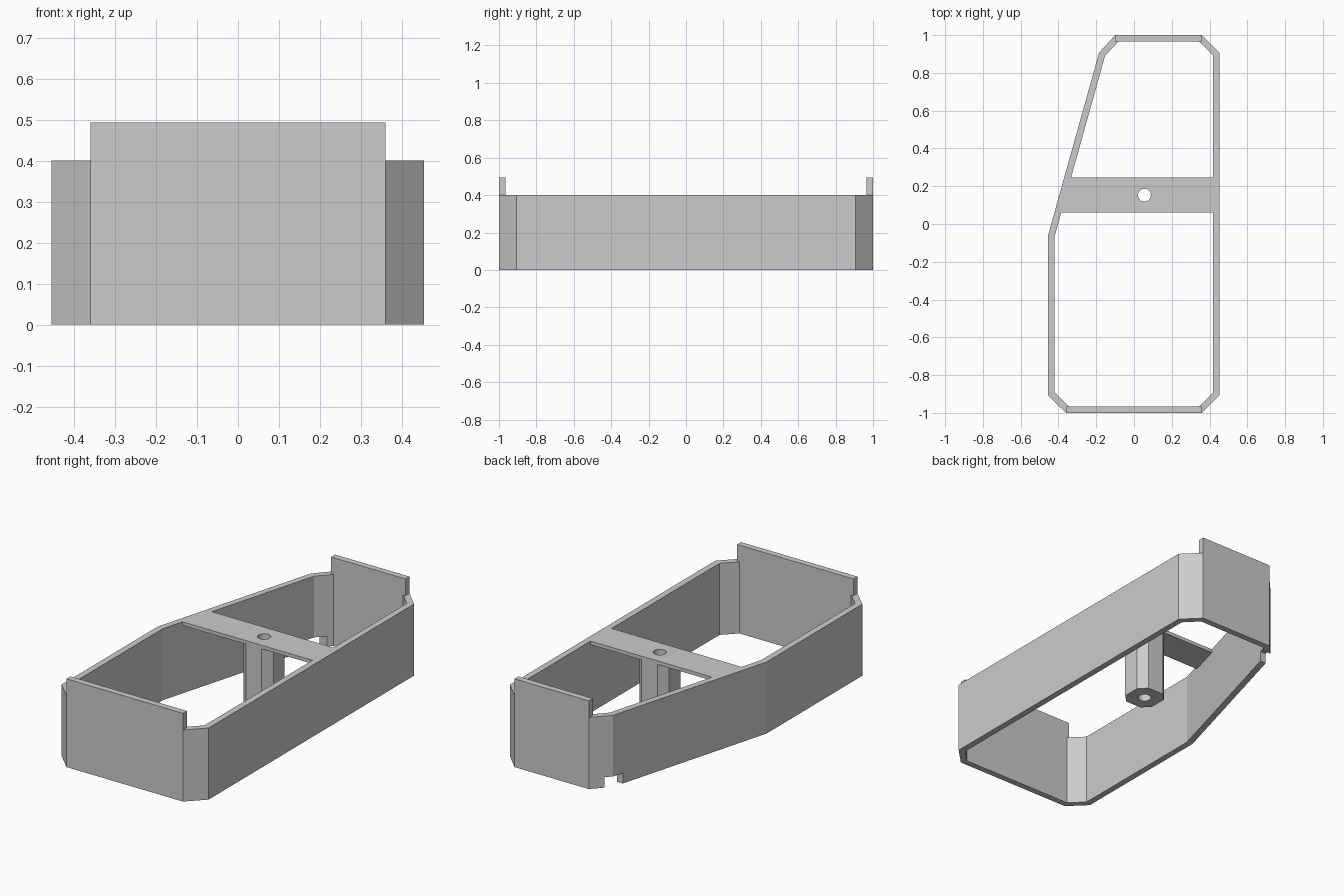
import bpy, bmesh, math
from mathutils import Vector

cube = bpy.data.objects.get("Cube")
if cube:
    bpy.data.objects.remove(cube, do_unlink=True)

WALL, HEIGHT, TAB_TOP = 0.035, 0.4, 0.493
BAR_FRONT, BAR_BACK, BAR_THICK = 0.06, 0.245, 0.02
POST = Vector((0.055, 0.1525))

grey = bpy.data.materials.new("plain grey")
grey.use_nodes = True
grey.diffuse_color = (0.6, 0.6, 0.6, 1)
grey.node_tree.nodes["Principled BSDF"].inputs["Base Color"].default_value = (0.6, 0.6, 0.6, 1)


def finish(name, bm):
    bmesh.ops.recalc_face_normals(bm, faces=bm.faces)
    mesh = bpy.data.meshes.new(name)
    bm.to_mesh(mesh)
    bm.free()
    mesh.materials.append(grey)
    obj = bpy.data.objects.new(name, mesh)
    bpy.context.collection.objects.link(obj)
    return obj


def prism(name, outline, z0, z1):
    """Extrude a closed plan outline between two heights."""
    bm = bmesh.new()
    face = bm.faces.new([bm.verts.new((p[0], p[1], z0)) for p in outline])
    top = bmesh.ops.extrude_face_region(bm, geom=[face])["geom"]
    bmesh.ops.translate(bm, vec=(0, 0, z1 - z0),
                        verts=[g for g in top if isinstance(g, bmesh.types.BMVert)])
    return finish(name, bm)


def box(name, x0, x1, y0, y1, z0, z1):
    return prism(name, [(x0, y0), (x1, y0), (x1, y1), (x0, y1)], z0, z1)


def inset(points, d):
    """Offset a counter-clockwise outline inward by a constant distance."""
    result = []
    for i, p in enumerate(points):
        a = (p - points[i - 1]).normalized()
        b = (points[(i + 1) % len(points)] - p).normalized()
        na, nb = Vector((-a.y, a.x)), Vector((-b.y, b.x))
        result.append(p + (na + nb) * d / (1 + na.dot(nb)))
    return result


def ring(name, outer, inner, z0, z1):
    """Hollow wall between two matching outlines."""
    bm = bmesh.new()
    loops = [[bm.verts.new((p.x, p.y, z)) for p in pts]
             for pts, z in ((outer, z0), (outer, z1), (inner, z1), (inner, z0))]
    n = len(outer)
    for k in range(4):
        a, b = loops[k], loops[(k + 1) % 4]
        for i in range(n):
            j = (i + 1) % n
            bm.faces.new((a[i], a[j], b[j], b[i]))
    return finish(name, bm)


def cut(obj, cutter):
    cutter.hide_render = True
    mod = obj.modifiers.new("cut", 'BOOLEAN')
    mod.operation, mod.solver, mod.object = 'DIFFERENCE', 'EXACT', cutter
    bpy.context.view_layer.objects.active = obj
    bpy.ops.object.modifier_apply(modifier=mod.name)


# Chamfered surrounding wall with one slanted side
outer = [Vector(p) for p in (
    (-0.36, -1), (0.36, -1), (0.453, -0.907), (0.453, 0.907), (0.36, 1),
    (-0.1, 1), (-0.185, 0.907), (-0.455, -0.06), (-0.455, -0.907))]
inner = inset(outer, WALL)
wall = ring("outer_wall", outer, inner, 0, HEIGHT)

# Small notch at the foot of the back corner
notch = box("notch_cutter", -0.3, -0.08, 0.846, 0.94, -0.05, 0.058)
cut(wall, notch)
bpy.data.objects.remove(notch, do_unlink=True)

# Raised end tabs
box("front_tab", -0.36, 0.36, -1, -1 + WALL, HEIGHT, TAB_TOP)
box("back_tab", -0.1, 0.36, 1 - WALL, 1, HEIGHT, TAB_TOP)


# Crossbar fitted between the straight and slanted walls
def slant_x(y):
    a, b = inner[6], inner[7]
    return a.x + (b.x - a.x) * (y - a.y) / (b.y - a.y)


right_x = inner[2].x
bar = prism("crossbar", [(slant_x(BAR_FRONT), BAR_FRONT), (right_x, BAR_FRONT),
                         (right_x, BAR_BACK), (slant_x(BAR_BACK), BAR_BACK)],
            HEIGHT - BAR_THICK, HEIGHT)

# Chamfered square post under the crossbar
h, k = (BAR_BACK - BAR_FRONT) / 2, 0.049
corners = [(h, -k), (h, k), (k, h), (-k, h), (-h, k), (-h, -k), (-k, -h), (k, -h)]
post = prism("centre_post", [POST + Vector(c) for c in corners], 0, HEIGHT - BAR_THICK)

# Round hole through crossbar and post
circle = [POST + 0.034 * Vector((math.cos(t), math.sin(t)))
          for t in (math.tau * i / 32 for i in range(32))]
drill = prism("hole_cutter", circle, -0.1, HEIGHT + 0.1)
for part in (bar, post):
    cut(part, drill)
bpy.data.objects.remove(drill, do_unlink=True)

# Smooth only the round hole
for part in (bar, post):
    bpy.ops.object.select_all(action='DESELECT')
    part.select_set(True)
    bpy.context.view_layer.objects.active = part
    bpy.ops.object.shade_smooth_by_angle(angle=math.radians(25))
